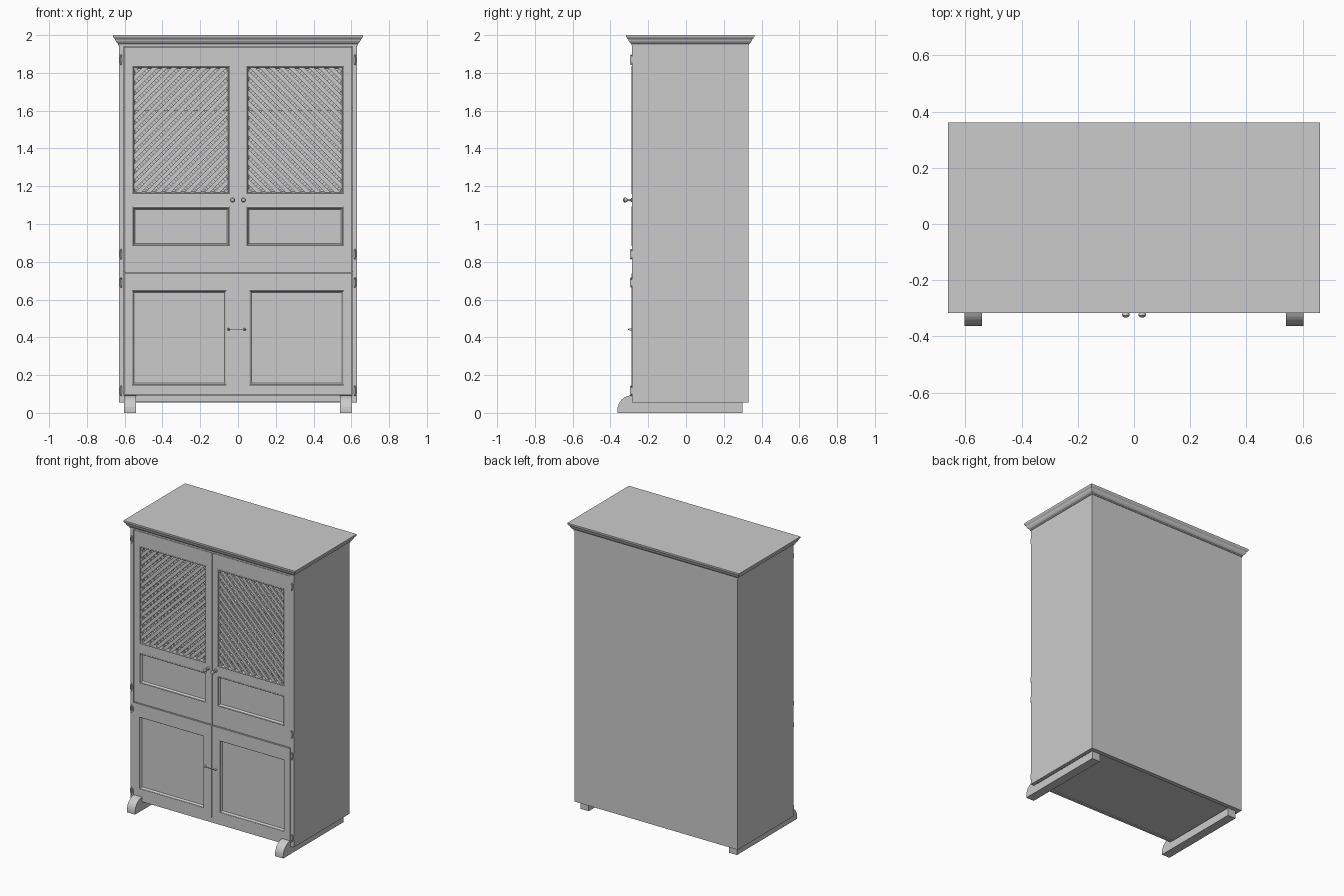
import bpy, bmesh, math
from mathutils import Vector, Matrix

if "Cube" in bpy.data.objects:
    bpy.data.objects.remove(bpy.data.objects["Cube"])

FRONT = -0.285


def finish(name, bm, smooth=False):
    bmesh.ops.recalc_face_normals(bm, faces=bm.faces)
    me = bpy.data.meshes.new(name)
    bm.to_mesh(me)
    bm.free()
    ob = bpy.data.objects.new(name, me)
    bpy.context.collection.objects.link(ob)
    if smooth:
        bpy.context.view_layer.objects.active = ob
        ob.select_set(True)
        bpy.ops.object.shade_smooth_by_angle()
        ob.select_set(False)
    return ob


def add_box(bm, x, y, z, rot=None):
    """Box from (min, max) pairs; rot spins it about y through its centre."""
    x, y, z = sorted(x), sorted(y), sorted(z)
    c = Vector(((x[0] + x[1]) / 2, (y[0] + y[1]) / 2, (z[0] + z[1]) / 2))
    m = Matrix.Translation(c)
    if rot is not None:
        m = m @ Matrix.Rotation(rot, 4, 'Y')
    m = m @ Matrix.Diagonal((x[1] - x[0], y[1] - y[0], z[1] - z[0], 1))
    bmesh.ops.create_cube(bm, size=1, matrix=m)


def boxes(name, *specs):
    bm = bmesh.new()
    for spec in specs:
        add_box(bm, *spec)
    return finish(name, bm)


def loft(bm, rings, caps=False):
    rows = [[bm.verts.new(p) for p in r] for r in rings]
    n = len(rows[0])
    for a, b in zip(rows, rows[1:]):
        for i in range(n):
            bm.faces.new((a[i], a[(i + 1) % n], b[(i + 1) % n], b[i]))
    if caps:
        bm.faces.new(rows[0])
        bm.faces.new(rows[-1])


def lathe(bm, centre, axis, profile, n=16):
    """Solid turned along 'Y' (towards the front), 'Z' or 'X'; profile = (radius, distance)."""
    def pt(r, d, a):
        u, v = r * math.cos(a), r * math.sin(a)
        off = {'Y': (u, -d, v), 'Z': (u, v, d), 'X': (d, u, v)}[axis]
        return Vector(centre) + Vector(off)
    loft(bm, [[pt(r, d, 2 * math.pi * i / n) for i in range(n)] for r, d in profile], True)


def moulding(name, x, z):
    """Stepped bead around the inside of a door opening."""
    bm = bmesh.new()
    prof = [(-0.002, 0.012), (-0.002, -0.002), (0.002, -0.004), (0.005, -0.002),
            (0.007, 0.005), (0.012, 0.012), (0.012, 0.018)]
    x, z = sorted(x), sorted(z)
    loft(bm, [[(x[0] + i, FRONT + d, z[0] + i), (x[1] - i, FRONT + d, z[0] + i),
               (x[1] - i, FRONT + d, z[1] - i), (x[0] + i, FRONT + d, z[1] - i)]
              for i, d in prof])
    return finish(name, bm)


def lattice(name, x, z, s):
    """Two crossing layers of diagonal slats clipped to the opening."""
    bm = bmesh.new()
    x = sorted(x)
    cx, cz = (x[0] + x[1]) / 2, (z[0] + z[1]) / 2
    hw, hh = (x[1] - x[0]) / 2 + 0.004, (z[1] - z[0]) / 2 + 0.004
    step, w = 0.052, 0.022
    for sign, y0 in ((-s, -0.281), (s, -0.272)):
        for k in range(-12, 13):
            c = k * step                        # slat line: z = sign * x + c
            lo = max(-hw, min((-hh - c) * sign, (hh - c) * sign))
            hi = min(hw, max((-hh - c) * sign, (hh - c) * sign))
            if hi - lo < 0.02:
                continue
            m = (lo + hi) / 2
            half = (hi - lo) / math.sqrt(2)
            add_box(bm, (cx + m - half, cx + m + half), (y0, y0 + 0.009),
                    (cz + sign * m + c - w / 2, cz + sign * m + c + w / 2), -sign * math.pi / 4)
    return finish(name, bm)


# Carcass boards
for s, side in ((-1, "left"), (1, "right")):
    boxes(side + "_side_board", ((s * 0.605, s * 0.63), (FRONT, 0.30), (0.055, 1.957)))
boxes("back_panel", ((-0.63, 0.63), (0.30, 0.33), (0.055, 1.957)))
boxes("top_rail", ((-0.605, 0.605), (FRONT, 0.30), (1.94, 1.957)))
boxes("floor_board", ((-0.605, 0.605), (-0.27, 0.30), (0.065, 0.09)))
boxes("bottom_rail", ((-0.605, 0.605), (FRONT + 0.003, -0.265), (0.058, 0.094)))
for i, z in enumerate((0.73, 1.18, 1.60)):
    boxes("shelf_%d" % (i + 1), ((-0.605, 0.605), (-0.25, 0.30), (z, z + 0.02)))

# Crown cornice
bm = bmesh.new()
crown = [(0.0, 1.945), (0.004, 1.945), (0.004, 1.953), (0.008, 1.956), (0.013, 1.961), (0.018, 1.969),
         (0.021, 1.978), (0.025, 1.982), (0.030, 1.988), (0.032, 1.993), (0.032, 2.0)]
loft(bm, [[(-0.63 - o, FRONT - o, z), (0.63 + o, FRONT - o, z),
           (0.63 + o, 0.33 + o, z), (-0.63 - o, 0.33 + o, z)] for o, z in crown], True)
finish("crown_cornice", bm)

# Sled feet with rounded toe
toe = [(-0.285 - 0.078 * math.cos(a), 0.015 + 0.078 * math.sin(a))
       for a in [math.pi / 2 * i / 8 for i in range(9)]]
outline = [(0.30, 0.0), (-0.363, 0.0)] + toe + [(-0.284, 0.056), (0.30, 0.056)]
for s, side in ((-1, "left"), (1, "right")):
    bm = bmesh.new()
    loft(bm, [[(s * x, y, z) for y, z in outline] for x in (0.54, 0.603)], True)
    finish(side + "_foot", bm)

# Doors, mirrored left and right
for s, side in ((-1, "left"), (1, "right")):
    def X(a, b):
        return (s * a, s * b)
    Y = (FRONT, -0.262)
    boxes(side + "_upper_door_frame",
          (X(0.001, 0.045), Y, (0.742, 1.938)), (X(0.558, 0.603), Y, (0.742, 1.938)),
          (X(0.045, 0.558), Y, (1.835, 1.938)), (X(0.045, 0.558), Y, (1.09, 1.16)),
          (X(0.045, 0.558), Y, (0.742, 0.885)))
    YL = (FRONT - 0.003, -0.262)
    boxes(side + "_lower_door_frame",
          (X(0.001, 0.06), YL, (0.097, 0.737)), (X(0.562, 0.603), YL, (0.097, 0.737)),
          (X(0.06, 0.562), YL, (0.65, 0.737)), (X(0.06, 0.562), YL, (0.097, 0.145)))
    moulding(side + "_lattice_moulding", X(0.045, 0.558), (1.16, 1.835))
    moulding(side + "_small_panel_moulding", X(0.045, 0.558), (0.885, 1.09))
    moulding(side + "_large_panel_moulding", X(0.06, 0.562), (0.145, 0.65))
    boxes(side + "_small_panel", (X(0.04, 0.563), (-0.273, -0.265), (0.88, 1.095)))
    boxes(side + "_large_panel", (X(0.055, 0.567), (-0.273, -0.265), (0.14, 0.655)))
    lattice(side + "_lattice", X(0.045, 0.558), (1.16, 1.835), s)

    # Turned knob
    bm = bmesh.new()
    lathe(bm, (s * 0.029, FRONT, 1.127), 'Y',
          [(0.011, -0.002), (0.011, 0.004), (0.006, 0.008), (0.006, 0.024), (0.010, 0.029),
           (0.013, 0.035), (0.013, 0.041), (0.009, 0.046), (0.003, 0.048)])
    finish(side + "_knob", bm, True)

    # Hinges: barrel with finials and two leaves
    for i, z in enumerate((0.117, 0.69, 0.84, 1.87)):
        bm = bmesh.new()
        lathe(bm, (s * 0.619, FRONT - 0.006, z), 'Z',
              [(0.002, -0.027), (0.005, -0.023), (0.003, -0.018), (0.006, -0.017),
               (0.006, 0.017), (0.003, 0.018), (0.005, 0.023), (0.002, 0.027)], 12)
        add_box(bm, X(0.606, 0.63), (FRONT - 0.004, FRONT + 0.001), (z - 0.015, z + 0.015))
        finish("%s_hinge_%d" % (side, i + 1), bm, True)

# Hook latch joining the lower doors
bm = bmesh.new()
lathe(bm, (0, FRONT - 0.013, 0.44), 'X', [(0.002, -0.05), (0.002, 0.035)], 8)
for x in (-0.05, 0.035):
    lathe(bm, (x, FRONT, 0.442), 'Y', [(0.008, 0.0), (0.006, 0.006), (0.004, 0.018), (0.002, 0.021)], 10)
finish("hook_latch", bm, True)
